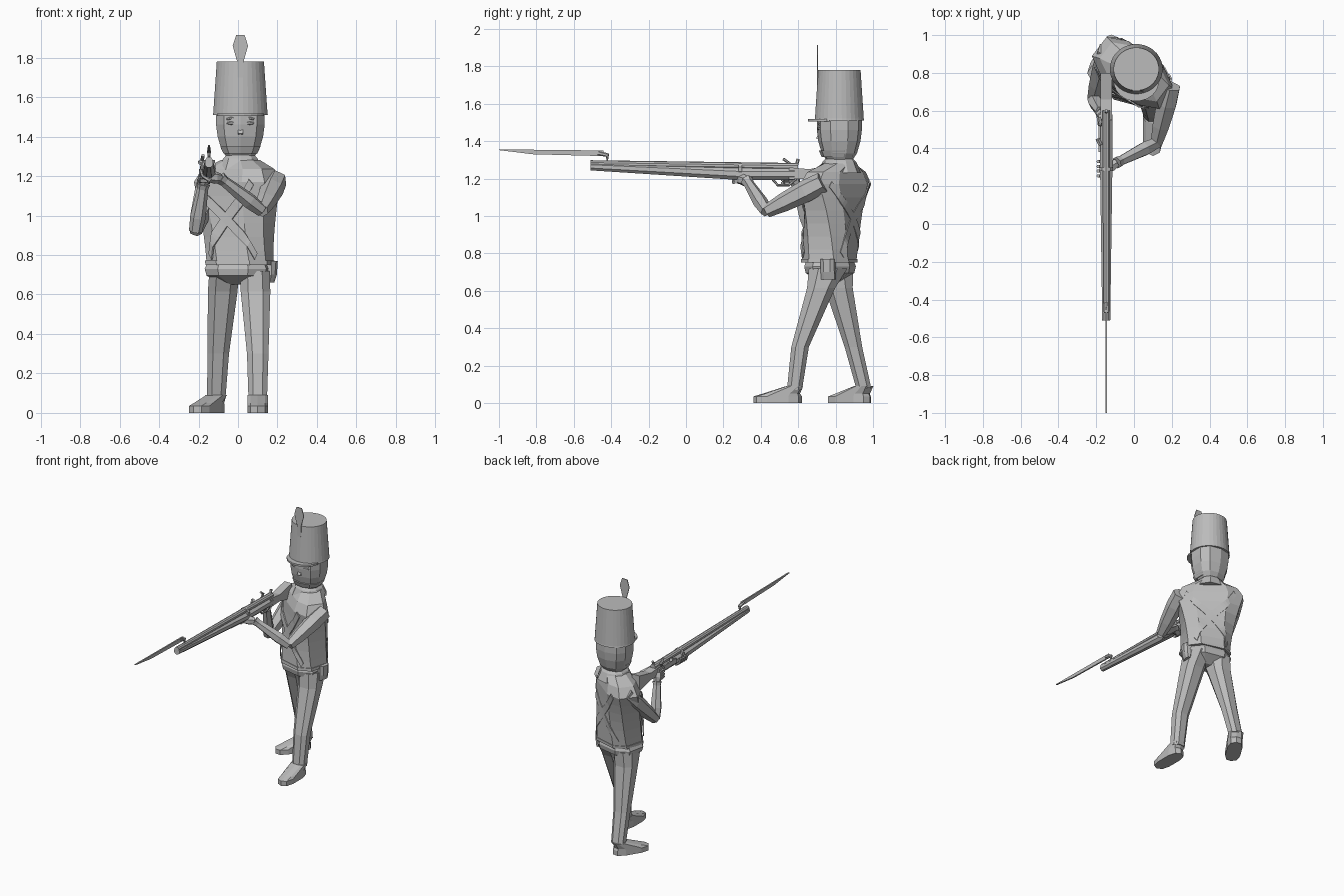
import bpy, bmesh, math
from mathutils import Vector, Matrix

cube = bpy.data.objects.get("Cube")
if cube:
    bpy.data.objects.remove(cube)

GREY = (.5, .5, .5, 1)
grey = bpy.data.materials.new("plain grey")
grey.use_nodes = True
grey.diffuse_color = GREY
grey.node_tree.nodes["Principled BSDF"].inputs["Base Color"].default_value = GREY

UP = Vector((0, 0, 1))


def vec(x, y, z):
    return Vector((x, y, z))


def finish(name, bm):
    bmesh.ops.recalc_face_normals(bm, faces=bm.faces)
    mesh = bpy.data.meshes.new(name)
    bm.to_mesh(mesh)
    bm.free()
    mesh.materials.append(grey)
    obj = bpy.data.objects.new(name, mesh)
    bpy.context.collection.objects.link(obj)
    return obj


def loft(name, rings):
    """Skin a list of equal-length point rings and cap both ends."""
    bm = bmesh.new()
    rows = [[bm.verts.new(p) for p in ring] for ring in rings]
    for low, high in zip(rows, rows[1:]):
        for i in range(len(low)):
            bm.faces.new((low[i - 1], low[i], high[i], high[i - 1]))
    bm.faces.new(rows[0])
    bm.faces.new(rows[-1])
    return finish(name, bm)


def make_ring(center, u, v, sides, power):
    """Ellipse spanned by u and v; power below one makes it boxier."""
    points = []
    for i in range(sides):
        angle = math.tau * (i + .5) / sides
        c, s = math.cos(angle), math.sin(angle)
        points.append(center + u * math.copysign(abs(c) ** power, c)
                      + v * math.copysign(abs(s) ** power, s))
    return points


def flat_ring(center, half_width, half_depth, turn=0, sides=8, power=.8):
    spin = Matrix.Rotation(math.radians(turn), 3, 'Z')
    return make_ring(center, spin @ vec(half_width, 0, 0), spin @ vec(0, half_depth, 0), sides, power)


def limb(name, points, radii, sides=6):
    """Tube along a path, one radius per point, the last one repeating."""
    rings = []
    for i, point in enumerate(points):
        along = (points[min(i + 1, len(points) - 1)] - points[max(i - 1, 0)]).normalized()
        u = along.cross(UP).normalized()
        radius = radii[min(i, len(radii) - 1)]
        rings.append(make_ring(point, u * radius, u.cross(along) * radius, sides, 1))
    return loft(name, rings)


def side_plate(name, x, thickness, outline):
    """Slab across x from an outline of y and z pairs."""
    return loft(name, [[vec(x + s * thickness / 2, y, z) for y, z in outline] for s in (-1, 1)])


# Legs and shoes
def leg(side, hip, knee, ankle, heading):
    loft(side + "_leg", [flat_ring(ankle, .05, .043), flat_ring(knee, .058, .05),
                         flat_ring(hip.lerp(knee, .25), .08, .08), flat_ring(hip, .08, .11)])
    forward = Matrix.Rotation(math.radians(heading), 3, 'Z') @ vec(0, -1, 0)
    ground = ankle - UP * ankle.z
    loft(side + "_shoe", [flat_ring(ground + forward * shift + UP * z, .053, length, heading, 10, .7)
                          for z, shift, length in
                          ((0, .09, .13), (.035, .09, .13), (.05, .07, .1), (.09, 0, .045))])


leg("left", vec(.085, .76, .72), vec(.1, .61, .3), vec(.1, .58, .07), 0)
leg("right", vec(-.07, .79, .72), vec(-.1, .895, .3), vec(-.11, .95, .08), -32)

WAIST = vec(0, .77, .65)
loft("hips", [flat_ring(WAIST + UP * rise, width, width * .78, -12)
              for rise, width in ((0, .07), (.045, .16), (.08, .17), (.115, .155))])


# Jacket, twisted so that the left shoulder leads
def torso_ring(t, grow=1):
    center = vec(.01 - .015 * t, .765 + .035 * t, .75 + .42 * t)
    return flat_ring(center, grow * (.165 + .075 * t * t), grow * (.135 - .01 * t),
                     -15 - 23 * t, 8, .7)


NECK = vec(.012, .82, 1.28)
SHOULDERS = [flat_ring(NECK - vec(.01, .015, .045), .2, .105, -37, 8, .7),
             flat_ring(NECK, .1, .085, -30)]
loft("jacket", [torso_ring(k / 6) for k in range(7)] + SHOULDERS)
loft("belt", [torso_ring(t, 1.04) for t in (0, .05)])
loft("collar", [flat_ring(NECK + UP * rise, width, width, 0, 10)
                for rise, width in ((-.05, .115), (.01, .09), (.03, .07))])


# Cross belts over back and chest
def strap(name, start, end):
    bm = bmesh.new()
    lean = 1 if end > start else -1
    steps = 24
    rows = []
    for k in range(steps + 1):
        fall = k / steps
        row = []
        for s in (-1, 1):
            corner = start + (end - start) * fall + s * .1
            ring = torso_ring(1 - .9 * fall + s * lean * .035, 1.04)
            i = int(corner)
            row.append(bm.verts.new(ring[i].lerp(ring[(i + 1) % len(ring)], corner - i)))
        rows.append(row)
    for a, b in zip(rows, rows[1:]):
        bm.faces.new((a[0], a[1], b[1], b[0]))
    solid = finish(name, bm).modifiers.new("thickness", 'SOLIDIFY')
    solid.thickness = .008


for side, first in (("back", .6), ("front", 4.6)):
    strap(side + "_strap_down", first, first + 1.8)
    strap(side + "_strap_up", first + 1.8, first)

loft("hip_pouch", [flat_ring(vec(.165, .76, z), width, .04, -15)
                   for z, width in ((.66, .015), (.7, .03), (.77, .035))])


# Arms, hands and fingers
def arm(side, shoulder, elbow, wrist, palm):
    limb(side + "_upper_arm", [shoulder, shoulder.lerp(elbow, .3), shoulder.lerp(elbow, .7), elbow],
         (.055, .06, .05, .035))
    limb(side + "_forearm", [elbow, elbow.lerp(wrist, .3), elbow.lerp(wrist, .9), wrist],
         (.033, .04, .028, .034))
    limb(side + "_hand", [wrist, wrist.lerp(palm, .5), palm], (.024, .032, .026))


GUN_X = -.147
arm("left", vec(.195, .73, 1.18), vec(.12, .43, 1.025), vec(-.09, .325, 1.19), vec(GUN_X, .29, 1.195))
arm("right", vec(-.14, .92, 1.19), vec(-.215, .665, .92), vec(-.175, .59, 1.16), vec(-.17, .57, 1.22))
for k in range(4):
    y, z = .255 + k * .025, 1.175 + k * .018
    limb("left_finger", [vec(GUN_X, y, 1.18), vec(-.18, y, 1.2), vec(-.19, y, 1.235)], (.011, .009))
    limb("right_finger", [vec(-.19, .57, z), vec(-.185, .525, z), vec(GUN_X, .515, z)], (.01, .009))

# Head and face
limb("neck", [NECK - UP * .03, NECK + UP * .06], [.06], 8)
loft("head", [flat_ring(NECK + UP * rise, width, width * .94, 0, 10)
              for rise, width in ((.02, .075), (.055, .1), (.12, .12), (.18, .128), (.25, .128))])
loft("chin_strap", [flat_ring(NECK + vec(0, -.01, rise), width, width * .94, 0, 10)
                    for rise, width in ((.035, .09), (.07, .106))])
side_plate("nose", NECK.x, .026, ((.73, 1.48), (.695, 1.415), (.73, 1.405)))
for s in (-1, 1):
    eye = NECK + vec(s * .045, -.108, .188)
    reach = vec(.025, 0, 0)
    limb("eye", [eye - reach, eye, eye + reach], (.004, .01, .004))
    lift = UP * .02
    limb("brow", [eye + lift - reach, eye + lift * 1.3, eye + lift + reach], (.005, .007, .005))

# Tall hat with visor and plume
RIM = vec(NECK.x, NECK.y, 1.51)
loft("hat", [flat_ring(RIM + UP * rise, width, width * .95, 0, 32, 1)
             for rise, width in ((0, .14), (.01, .138), (.27, .12))])
loft("visor", [flat_ring(RIM + vec(0, -.065, rise), .12, .105, 0, 20, 1) for rise in (-.005, .008)])
loft("plume", [flat_ring(vec(NECK.x, .703, z), width, .004, 0, 4, 1)
               for z, width in ((1.7, .02), (1.785, .025), (1.86, .055), (1.915, .03))])


# Musket, all centred on the plane of the gun
def gun(y, z, x=0):
    return vec(GUN_X + x, y, z)


limb("barrel", [gun(.6, 1.262), gun(-.51, 1.28)], (.021, .018), 10)
limb("fore_stock", [gun(.58, 1.225), gun(.28, 1.225), gun(-.51, 1.265)], (.036, .035, .023), 8)
side_plate("butt_stock", GUN_X, .06, ((.55, 1.26), (.55, 1.195), (.66, 1.2), (.8, 1.165),
                                      (.8, 1.28), (.66, 1.25)))
side_plate("lock_plate", GUN_X - .035, .01, ((.38, 1.22), (.38, 1.255), (.58, 1.25), (.58, 1.215)))
limb("hammer", [gun(.53, 1.24, -.035), gun(.555, 1.28, -.035), gun(.52, 1.305, -.03)], (.012, .01, .008))
limb("flash_pan", [gun(.42, 1.26, -.03), gun(.45, 1.27, -.045)], [.013])
limb("rear_sight", [gun(.59, 1.27), gun(.6, 1.305)], [.009])
limb("trigger_guard", [gun(.46, 1.2), gun(.49, 1.165), gun(.55, 1.165), gun(.59, 1.2)], [.007])
limb("barrel_band", [gun(.28, 1.25), gun(.3, 1.25)], [.037], 10)

# Bayonet
limb("bayonet_elbow", [gun(-.42, 1.28), gun(-.42, 1.325), gun(-.47, 1.336)], (.012, .012, .013))
side_plate("bayonet_blade", GUN_X, .01, ((-.44, 1.32), (-.44, 1.35), (-1, 1.356), (-1, 1.352), (-.82, 1.33)))
